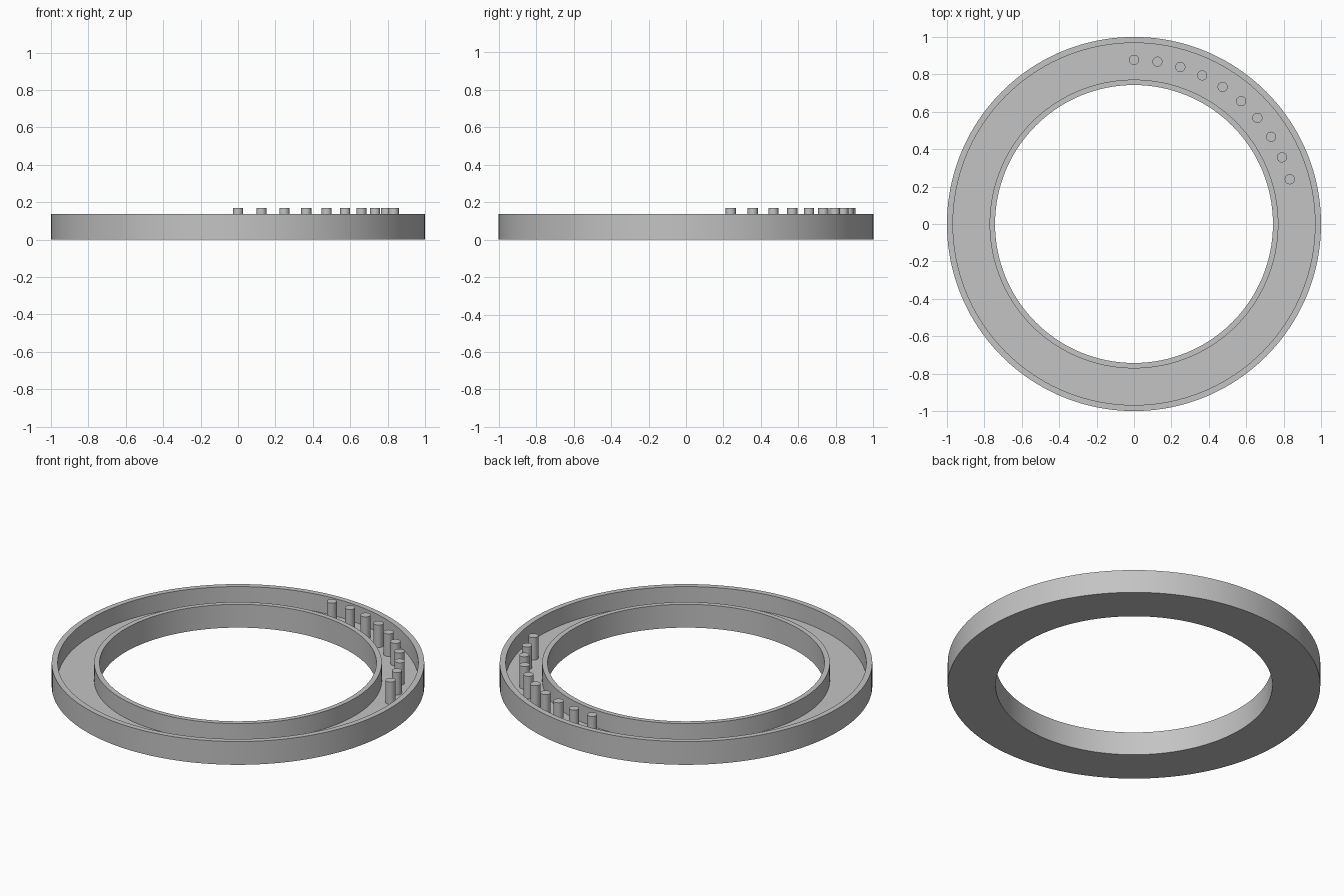
import bpy
import bmesh
from math import sin, cos, pi, radians

cube = bpy.data.objects.get("Cube")
if cube:
    bpy.data.objects.remove(cube, do_unlink=True)

grey = bpy.data.materials.new("plain grey")
grey.use_nodes = True
colour = (0.55, 0.55, 0.55, 1)
grey.diffuse_color = colour
grey.node_tree.nodes["Principled BSDF"].inputs["Base Color"].default_value = colour


def lathe(name, profile, segments, closed, location=(0, 0, 0)):
    """Spin an (r, z) profile around z; closed profiles make a ring."""
    bm = bmesh.new()
    verts = [bm.verts.new((r, 0, z)) for r, z in profile]
    edges = [bm.edges.new(pair) for pair in zip(verts, verts[1:])]
    if closed:
        edges.append(bm.edges.new((verts[-1], verts[0])))
    bmesh.ops.spin(bm, geom=verts + edges, cent=(0, 0, 0), axis=(0, 0, 1),
                   angle=2 * pi, steps=segments, use_merge=True)
    bmesh.ops.remove_doubles(bm, verts=bm.verts, dist=1e-5)
    bmesh.ops.recalc_face_normals(bm, faces=bm.faces)
    mesh = bpy.data.meshes.new(name)
    bm.to_mesh(mesh)
    bm.free()
    mesh.materials.append(grey)
    obj = bpy.data.objects.new(name, mesh)
    obj.location = location
    bpy.context.collection.objects.link(obj)
    bpy.ops.object.select_all(action='DESELECT')
    obj.select_set(True)
    bpy.context.view_layer.objects.active = obj
    bpy.ops.object.shade_smooth_by_angle(angle=radians(30))
    return obj


# Ring-shaped tray: outer wall, sunken floor, inner wall
HOLE, INNER_LIP, OUTER_LIP, RIM = 0.743, 0.772, 0.968, 1.0
FLOOR, TOP = 0.035, 0.138
lathe("ring_tray", [(HOLE, 0), (RIM, 0), (RIM, TOP), (OUTER_LIP, TOP),
                    (OUTER_LIP, FLOOR), (INNER_LIP, FLOOR),
                    (INNER_LIP, TOP), (HOLE, TOP)], 160, True)

# Row of pins standing on the floor, running from the back towards the left
PIN_R, PIN_TOP, COUNT = 0.027, 0.168, 10
for i in range(COUNT):
    angle = radians(8.22 * i)
    r = 0.878 - 0.0013 * i
    lathe(f"pin_{i + 1}", [(0, 0), (PIN_R, 0), (PIN_R, PIN_TOP - FLOOR), (0, PIN_TOP - FLOOR)],
          32, False, (r * sin(angle), r * cos(angle), FLOOR))
